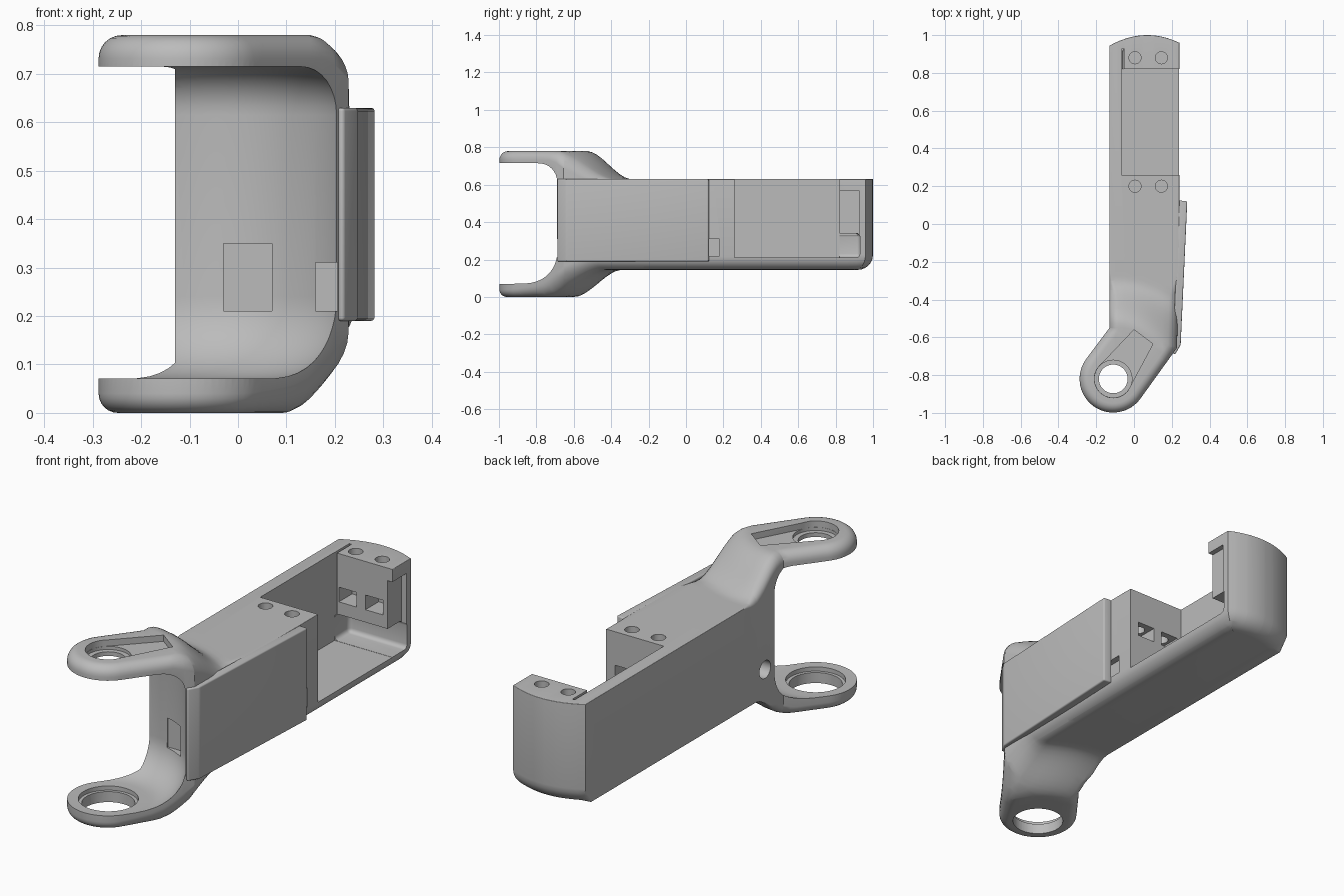
import bpy, bmesh, math
from mathutils import Vector

cube = bpy.data.objects.get("Cube")
if cube:
    bpy.data.objects.remove(cube, do_unlink=True)

grey = bpy.data.materials.new("plain_grey")
grey.use_nodes = True
grey.diffuse_color = (0.5, 0.5, 0.5, 1)
grey.node_tree.nodes["Principled BSDF"].inputs["Base Color"].default_value = (0.5, 0.5, 0.5, 1)

HX, HY = -0.11, -0.82        # hinge axis
RING = 0.178                 # arm end radius


def finish(bm, name):
    bmesh.ops.recalc_face_normals(bm, faces=bm.faces)
    me = bpy.data.meshes.new(name)
    bm.to_mesh(me)
    bm.free()
    me.materials.append(grey)
    ob = bpy.data.objects.new(name, me)
    bpy.context.collection.objects.link(ob)
    return ob


def arc(cx, cy, r, a0, a1, n):
    angles = [math.radians(a0 + (a1 - a0) * i / n) for i in range(n + 1)]
    return [(cx + r * math.cos(a), cy + r * math.sin(a)) for a in angles]


def prism(name, pts, z0, z1, bevel=0):
    bm = bmesh.new()
    face = bm.faces.new([bm.verts.new((x, y, z0)) for x, y in pts])
    ext = bmesh.ops.extrude_face_region(bm, geom=[face])
    top = [v for v in ext["geom"] if isinstance(v, bmesh.types.BMVert)]
    bmesh.ops.translate(bm, verts=top, vec=(0, 0, z1 - z0))
    if bevel:
        bmesh.ops.bevel(bm, geom=bm.edges[:], offset=bevel, segments=4,
                        profile=0.5, affect='EDGES', clamp_overlap=True)
    return finish(bm, name)


def box(x0, x1, y0, y1, z0, z1, bevel=0):
    return prism("cutter", [(x0, y0), (x1, y0), (x1, y1), (x0, y1)], z0, z1, bevel)


def disc(x, y, r, z0, z1, n=40):
    return prism("cutter", arc(x, y, r, 0, 360, n)[:-1], z0, z1)


def revolve(profile, steps=96):
    bm = bmesh.new()
    verts = [bm.verts.new((HX + r, HY, z)) for r, z in profile]
    edges = [bm.edges.new(p) for p in zip(verts, verts[1:])]
    bmesh.ops.spin(bm, geom=verts + edges, cent=(HX, HY, 0), axis=(0, 0, 1),
                   angle=math.tau, steps=steps, use_duplicate=False)
    bmesh.ops.remove_doubles(bm, verts=bm.verts, dist=0.0005)
    return finish(bm, "cutter")


def cut(target, cutter):
    cutter.hide_render = True
    mod = target.modifiers.new("cut", 'BOOLEAN')
    mod.operation, mod.solver, mod.object = 'DIFFERENCE', 'EXACT', cutter
    bpy.context.view_layer.objects.active = target
    bpy.ops.object.modifier_apply(modifier=mod.name)
    bpy.data.objects.remove(cutter, do_unlink=True)


def smooth(t):
    t = min(max(t, 0), 1)
    return t * t * (3 - 2 * t)


def top_radius(p):
    return 0.003 + 0.045 * smooth((-0.25 - p.y) / 0.15)


def bottom_radius(p):
    if p.y > 0.93:
        return 0.08
    if p.x < -0.12 and p.y > -0.5:
        return 0.008
    return 0.04 + 0.03 * smooth(p.x / 0.2)


# Plan outline: rounded hinge end, bent arm, straight beam, bowed tail
corners = arc(HX, HY, RING, 143, 323, 36)
corners += [(0.228, -0.655), (0.24, 0.1)]
corners += [(0.24 - 0.37 * i / 12, 1 - 1.4 * (0.17 - 0.37 * i / 12) ** 2) for i in range(13)]
corners += [(-0.13, -0.55)]
outline = []
for a, b in zip(corners, corners[1:] + corners[:1]):
    a, b = Vector(a), Vector(b)
    n = max(1, math.ceil((b - a).length / 0.05))
    outline += [a.lerp(b, i / n) for i in range(n)]

# Inward mitred normals
normals = []
for i, p in enumerate(outline):
    d0 = (p - outline[i - 1]).normalized()
    d1 = (outline[(i + 1) % len(outline)] - p).normalized()
    n = (Vector((-d0.y, d0.x)) + Vector((-d1.y, d1.x))).normalized()
    normals.append(n / max(0.6, n.dot(Vector((-d0.y, d0.x)))))

# Body: stacked rings with rounded upper and lower rims
bm = bmesh.new()
rings = []
STEPS = 6
for radius, base, sign in ((bottom_radius, 0, 1), (top_radius, 0.78, -1)):
    order = range(STEPS + 1) if sign > 0 else range(STEPS, -1, -1)
    for k in order:
        a = math.pi / 2 * k / STEPS
        ring = []
        for p, n in zip(outline, normals):
            r = radius(p)
            q = p + n * r * (1 - math.sin(a))
            ring.append(bm.verts.new((q.x, q.y, base + sign * r * (1 - math.cos(a)))))
        rings.append(ring)
for lo, hi in zip(rings, rings[1:]):
    for i in range(len(outline)):
        j = (i + 1) % len(outline)
        bm.faces.new((lo[i], lo[j], hi[j], hi[i]))
bm.faces.new(rings[0])
bm.faces.new(rings[-1])

# Slice the bend, then blend the tall fork into the slim beam
planes = [((0, -0.65 + 0.025 * i, 0), (0, 1, 0)) for i in range(19)]
planes += [((-0.1 + 0.05 * i, 0, 0), (1, 0, 0)) for i in range(7)]
for co, no in planes:
    geom = bm.verts[:] + bm.edges[:] + bm.faces[:]
    bmesh.ops.bisect_plane(bm, geom=geom, dist=0.0002, plane_co=co, plane_no=no)
for v in bm.verts:
    r = math.hypot(v.co.x - HX, v.co.y - HY)
    if v.co.z > 0.39:
        v.co.z -= 0.15 * smooth((r - 0.29) / 0.24)
    else:
        v.co.z += 0.145 * smooth((r - 0.22) / 0.26)
bmesh.ops.triangulate(bm, faces=[f for f in bm.faces if len(f.verts) > 3])
body = finish(bm, "arm_body")

# Fork opening, swept about the hinge axis
opening = [(0, 0.07)] + arc(0.17, 0.24, 0.17, -90, 0, 12)
opening += arc(0.24, 0.615, 0.1, 0, 90, 8) + [(0, 0.715)]
cut(body, revolve(opening))

# Hinge holes and upper slot recess
cut(body, disc(HX, HY, 0.115, -0.1, 0.2, 48))
cut(body, disc(HX, HY, 0.13, 0.05, 0.2, 48))
cut(body, disc(HX, HY, 0.076, 0.6, 0.9, 48))
slot = arc(HX, HY, 0.1, 130, 320, 24) + [(0.1, -0.635), (0.0, -0.56)]
cut(body, prism("cutter", slot, 0.75, 0.9))
cut(body, disc(HX, HY, 0.099, 0.735, 0.9, 48))

# Bay between the blocks, gap below the tail block and its side recess
cut(body, box(-0.065, 0.5, 0.26, 0.82, 0.21, 0.9))
cut(body, box(-0.064, 0.5, 0.7, 0.93, 0.211, 0.34, 0.02))
cut(body, box(0.215, 0.5, 0.8, 0.925, 0.33, 0.57))
cut(body, box(-0.064, -0.052, 0.8, 0.93, 0.33, 0.9))

# Screw holes and nut windows
for x in (0.005, 0.145):
    for y, wy in ((0.2, 0.26), (0.88, 0.82)):
        cut(body, disc(x, y, 0.032, 0.42, 0.9, 24))
        cut(body, box(x - 0.047, x + 0.047, min(y, wy) - 0.04, max(y, wy) + 0.04, 0.4, 0.47))

# Cable tab, corner pocket, side notch and cable hole
cut(body, box(-0.03, 0.07, -0.7, -0.485, 0.21, 0.35))
cut(body, box(0.16, 0.205, -0.75, -0.56, 0.21, 0.31))
cut(body, box(0.21, 0.5, 0.08, 0.18, 0.22, 0.31))
hole = disc(0, 0, 0.042, -0.2, 0.1, 32)
hole.rotation_euler = (0, math.pi / 2, 0)
hole.location = (-0.1, -0.41, 0.28)
bpy.context.view_layer.update()
cut(body, hole)

# Side cover plate
plate = [(0.205, -0.685), (0.218, -0.69), (0.247, -0.64), (0.282, 0.12), (0.238, 0.125)]
cover = prism("side_cover", plate, 0.19, 0.63, 0.012)

for ob in (body, cover):
    bpy.ops.object.select_all(action='DESELECT')
    ob.select_set(True)
    bpy.context.view_layer.objects.active = ob
    bpy.ops.object.shade_smooth_by_angle(angle=math.radians(30))
